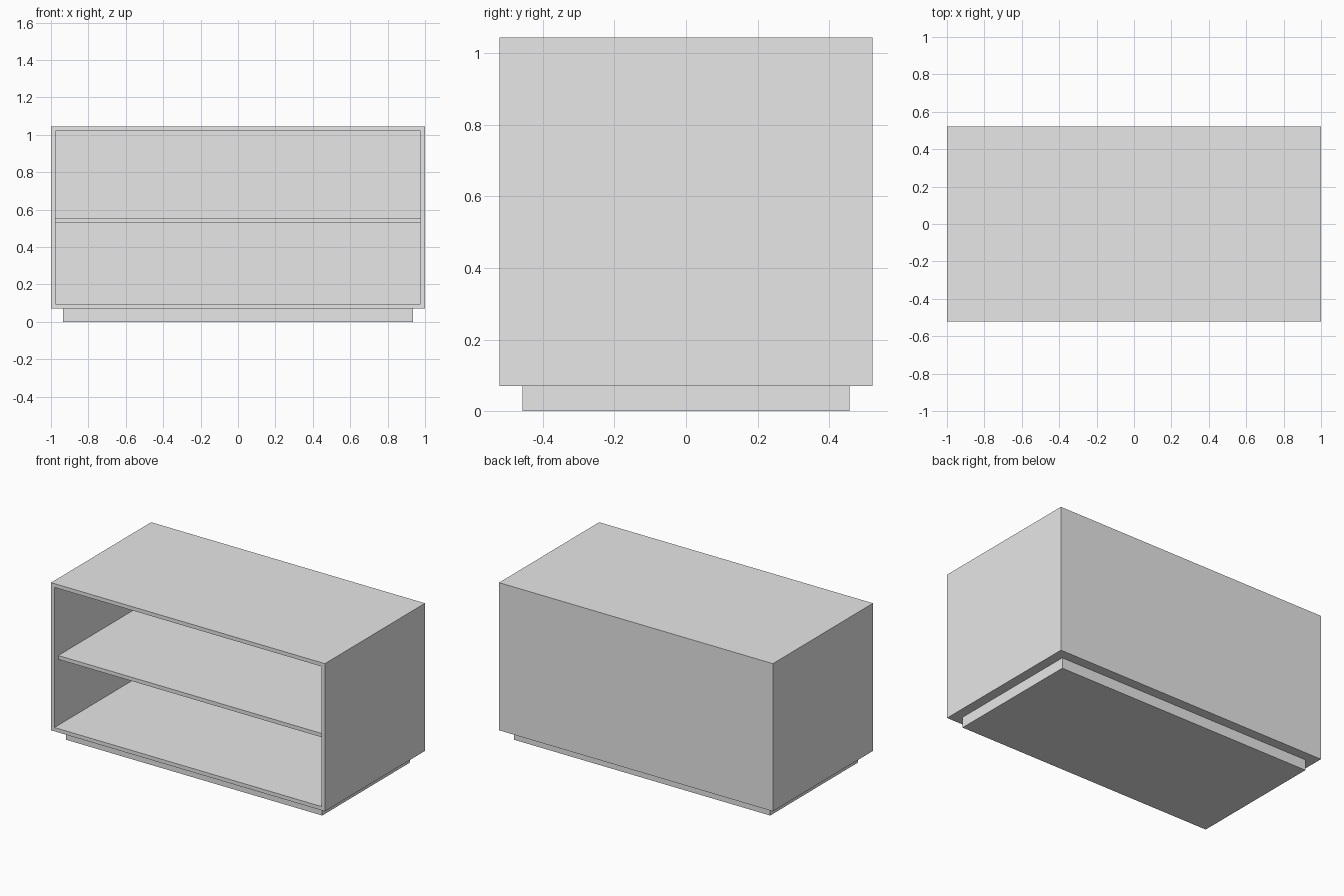
import bpy

cube = bpy.data.objects.get("Cube")
if cube:
    bpy.data.objects.remove(cube, do_unlink=True)

# Single painted finish
GREY = (0.8, 0.8, 0.8, 1.0)
finish = bpy.data.materials.new("light_grey")
finish.use_nodes = True
finish.diffuse_color = GREY
finish.node_tree.nodes["Principled BSDF"].inputs["Base Color"].default_value = GREY

W, D = 1.0, 0.522          # half width, half depth
BASE, TOP = 0.07, 1.045    # carcass bottom and top
T = 0.025                  # board thickness
SHELF_Z, SETBACK = 0.53, 0.04


def board(name, lo, hi):
    """Axis-aligned board between two opposite corners."""
    centre = [(a + b) / 2 for a, b in zip(lo, hi)]
    bpy.ops.mesh.primitive_cube_add(size=1, location=centre)
    ob = bpy.context.object
    ob.name = name
    ob.scale = [b - a for a, b in zip(lo, hi)]
    bpy.ops.object.transform_apply(location=False, rotation=False, scale=True)
    ob.data.materials.append(finish)
    return ob


# Recessed plinth
board("plinth", (-0.935, -0.457, 0), (0.935, 0.457, BASE))


# Open-fronted carcass: one box, front face inset and pushed in to the back panel
def carcass():
    import bmesh
    ob = board("carcass", (-W, -D, BASE), (W, D, TOP))
    bm = bmesh.new()
    bm.from_mesh(ob.data)
    front = min(bm.faces, key=lambda f: f.calc_center_median().y)
    bmesh.ops.inset_region(bm, faces=[front], thickness=T, use_even_offset=True)
    pushed = bmesh.ops.extrude_face_region(bm, geom=[front])["geom"]
    verts = [v for v in pushed if isinstance(v, bmesh.types.BMVert)]
    bmesh.ops.translate(bm, verts=verts, vec=(0, 2 * D - T, 0))
    if front.is_valid:
        bmesh.ops.delete(bm, geom=[front], context="FACES")
    bmesh.ops.recalc_face_normals(bm, faces=bm.faces)
    bm.to_mesh(ob.data)
    bm.free()


carcass()

# Middle shelf, set back from the front edge
board("shelf", (T - W, SETBACK - D, SHELF_Z), (W - T, D - T, SHELF_Z + T))
